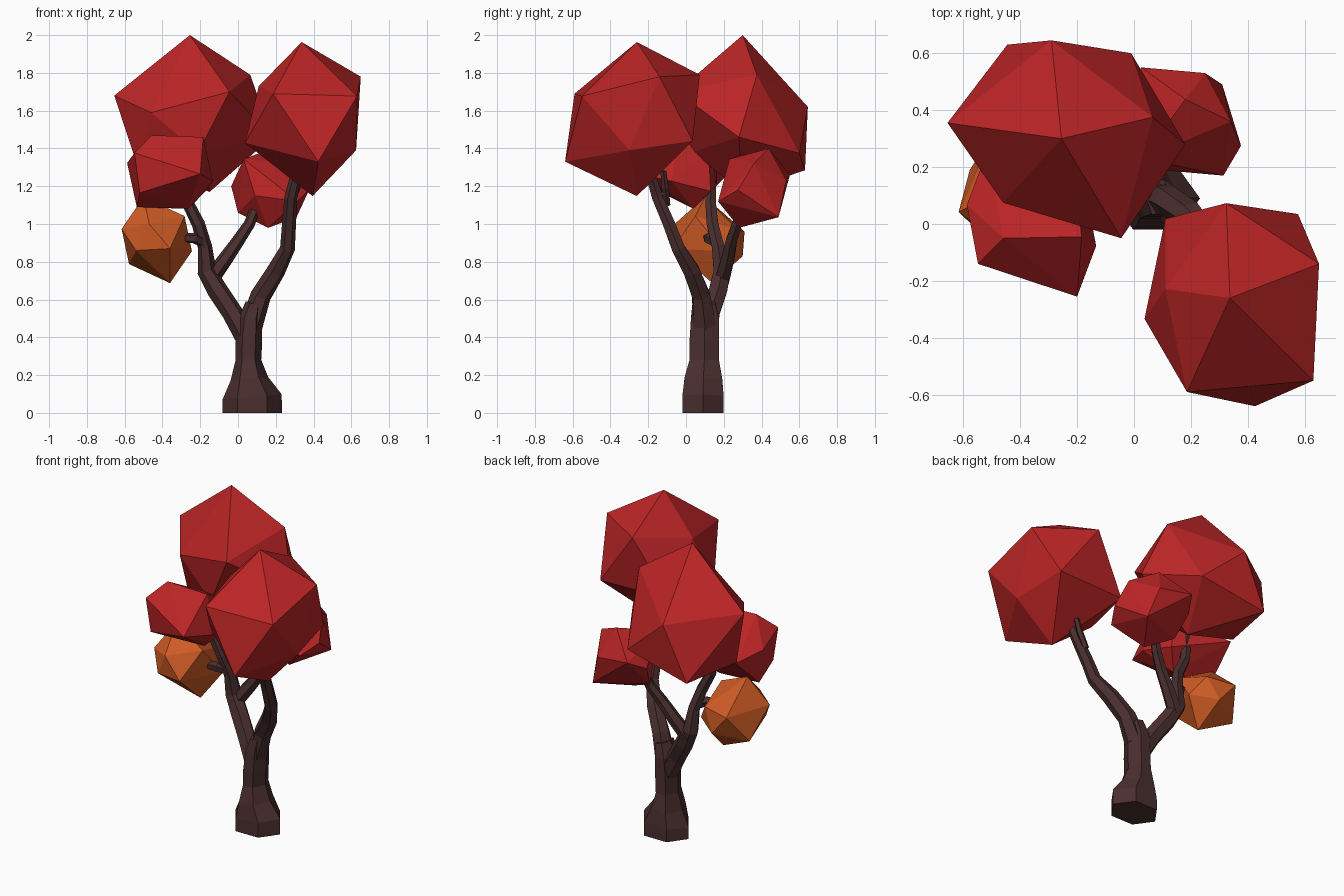
import bpy, bmesh, math
from mathutils import Vector


def material(name, rgb):
    m = bpy.data.materials.new(name)
    m.diffuse_color = (*rgb, 1)
    return m


RED = material("red leaves", (0.5, 0.018, 0.019))
ORANGE = material("orange leaves", (0.62, 0.105, 0.018))
BARK = material("dark bark", (0.07, 0.028, 0.028))


def finish(name, bm, mat):
    bmesh.ops.recalc_face_normals(bm, faces=bm.faces)
    mesh = bpy.data.meshes.new(name)
    bm.to_mesh(mesh)
    bm.free()
    mesh.materials.append(mat)
    ob = bpy.data.objects.new(name, mesh)
    bpy.context.collection.objects.link(ob)


def leaf_clump(name, mat, corners, centre=None):
    """Convex clump; with a centre, every corner also gets its opposite."""
    pts = [Vector(p) for p in corners]
    if centre:
        pts += [2 * Vector(centre) - p for p in pts]
    bm = bmesh.new()
    for p in pts:
        bm.verts.new(p)
    res = bmesh.ops.convex_hull(bm, input=bm.verts)
    loose = [v for v in bm.verts if not v.link_faces]
    bmesh.ops.delete(bm, geom=loose, context='VERTS')
    finish(name, bm, mat)


def limb(name, path, sides=6, level=False):
    """Tapered tube along (x, y, z, rx, ry) stations."""
    bm = bmesh.new()
    pts = [Vector(p[:3]) for p in path]
    rings = []
    for i, p in enumerate(path):
        t = (pts[min(i + 1, len(pts) - 1)] - pts[max(i - 1, 0)]).normalized()
        if i == 0 and level:
            t = Vector((0, 0, 1))
        u = Vector((1, 0, 0))
        u = (u - t * u.dot(t)).normalized()
        v = t.cross(u)
        ring = []
        for k in range(sides):
            a = 2 * math.pi * k / sides
            ring.append(bm.verts.new(pts[i] + u * math.cos(a) * p[3] + v * math.sin(a) * p[-1]))
        rings.append(ring)
    for a, b in zip(rings, rings[1:]):
        for k in range(sides):
            n = (k + 1) % sides
            bm.faces.new((a[k], a[n], b[n], b[k]))
    bm.faces.new(rings[0])
    bm.faces.new(rings[-1])
    finish(name, bm, BARK)


# Trunk with flared foot
limb("trunk", [(.075, .09, 0, .157, .126), (.075, .09, .085, .157, .126),
               (.06, .092, .18, .1, .115), (.055, .097, .28, .068, .09),
               (.058, .097, .38, .07, .09), (.065, .1, .5, .062, .085),
               (.085, .095, .58, .045, .07)], level=True)

# Branches
limb("right_branch", [(.07, .1, .46, .06, .07), (.12, .08, .62, .055),
                      (.2, .03, .75, .05), (.262, -.04, .87, .04),
                      (.27, -.09, 1.0, .037), (.28, -.15, 1.14, .034),
                      (.31, -.19, 1.27, .03)])
limb("left_branch", [(.045, .105, .4, .06, .065), (-.03, .13, .53, .055),
                     (-.11, .17, .65, .055), (-.165, .19, .75, .05),
                     (-.175, .17, .88, .038), (-.21, .14, 1.0, .035),
                     (-.27, .13, 1.12, .032), (-.28, .14, 1.3, .026)])
limb("back_branch", [(-.15, .19, .7, .045), (-.07, .22, .81, .04),
                     (0, .24, .91, .034), (.06, .27, 1.0, .03), (.1, .3, 1.1, .026)])
limb("twig", [(-.18, .16, .9, .026), (-.23, .12, .925, .03), (-.31, .11, .93, .022)], sides=5)
limb("right_twig", [(.275, -.1, 1.1, .018), (.31, -.11, 1.19, .02), (.33, -.12, 1.28, .016)], sides=5)

# Large leaf clumps
leaf_clump("large_left_clump", RED, [
    (-.255, .30, 2.0), (-.655, .355, 1.68), (-.29, .645, 1.62), (.065, .375, 1.79),
    (-.045, -.05, 1.70), (-.46, .075, 1.59), (-.445, .63, 1.285), (-.01, .60, 1.375),
    (.18, .28, 1.46), (-.15, .30, 1.17), (-.53, .25, 1.30), (-.21, .03, 1.38)])
leaf_clump("large_right_clump", RED, [
    (.337, -.26, 1.963), (.324, .073, 1.79), (.65, -.14, 1.78), (.63, -.55, 1.677),
    (.186, -.59, 1.69), (.11, -.228, 1.73), (.425, -.64, 1.33), (.037, -.333, 1.43),
    (.11, .018, 1.44), (.576, .035, 1.44), (.625, -.3, 1.39), (.395, -.26, 1.148)])

# Small leaf clumps
leaf_clump("small_left_clump", RED, [
    (-.458, -.05, 1.47), (-.184, -.045, 1.46), (-.548, -.14, 1.376),
    (-.2, -.255, 1.265), (-.587, .067, 1.323), (-.52, -.13, 1.165)], (-.36, -.005, 1.275))
leaf_clump("small_right_clump", RED, [
    (.18, .438, 1.40), (.026, .55, 1.26), (.31, .49, 1.036),
    (.376, .275, 1.18), (0, .36, 1.06), (.09, .19, 1.15)], (.17, .36, 1.19))
leaf_clump("orange_clump", ORANGE, [
    (-.5, .1, 1.143), (-.283, .05, 1.042), (-.616, .042, .974),
    (-.36, -.07, .87), (-.54, -.03, .86), (-.47, -.06, 1.0)], (-.43, .12, .915))
